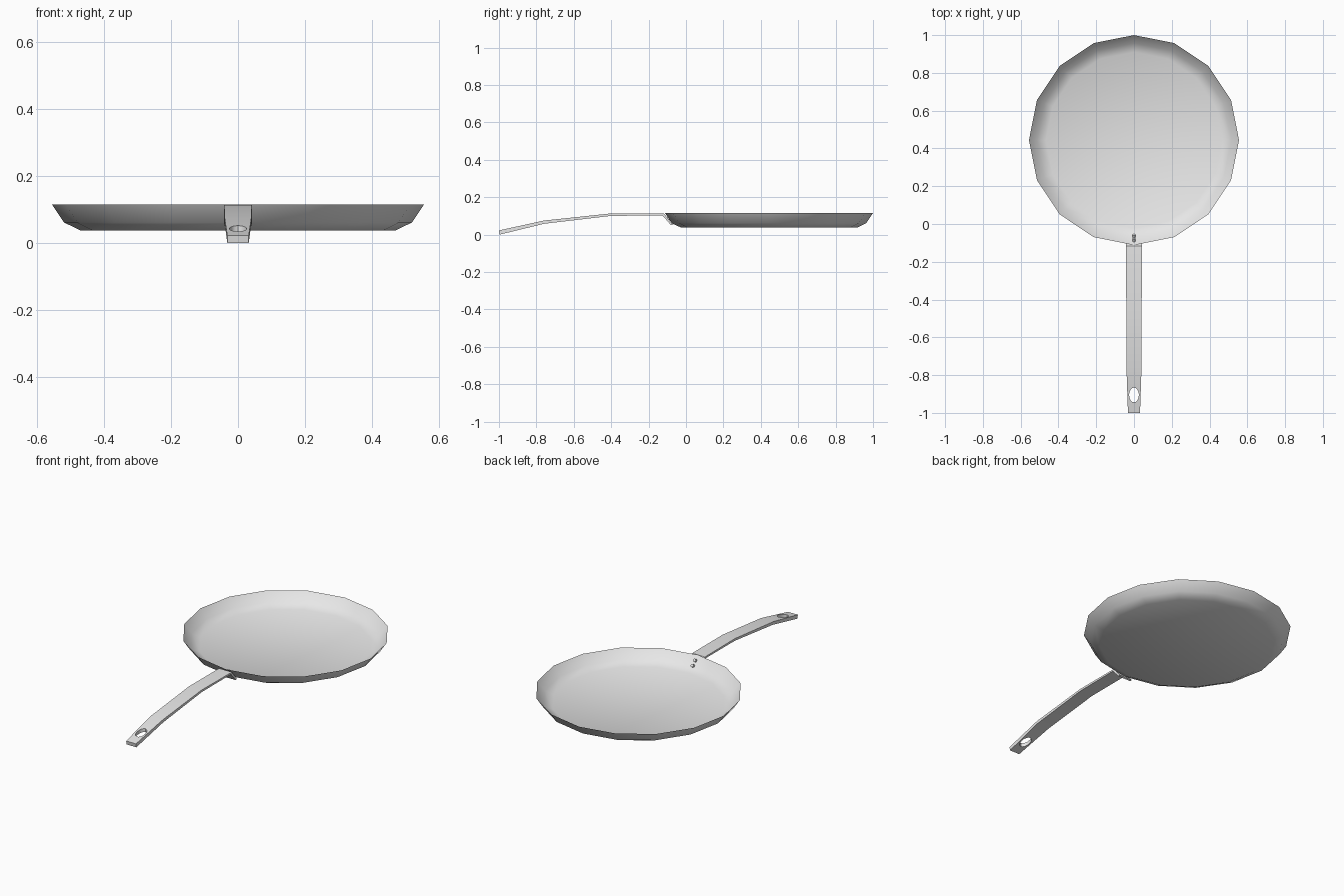
import bpy, bmesh, math
from mathutils import Vector, Matrix

if "Cube" in bpy.data.objects:
    bpy.data.objects.remove(bpy.data.objects["Cube"])

SIDES = 16
CENTRE_Y = 0.444

steel = bpy.data.materials.new("grey_steel")
steel.use_nodes = True
steel.diffuse_color = (0.8, 0.8, 0.8, 1)
steel.node_tree.nodes["Principled BSDF"].inputs["Base Color"].default_value = (0.8, 0.8, 0.8, 1)


def finish(name, bm):
    """Turn a bmesh into a named object in the steel material."""
    bmesh.ops.recalc_face_normals(bm, faces=bm.faces)
    mesh = bpy.data.meshes.new(name)
    bm.to_mesh(mesh)
    bm.free()
    mesh.materials.append(steel)
    obj = bpy.data.objects.new(name, mesh)
    bpy.context.collection.objects.link(obj)
    return obj


def activate(obj):
    bpy.ops.object.select_all(action='DESELECT')
    obj.select_set(True)
    bpy.context.view_layer.objects.active = obj


def smooth(obj, degrees):
    activate(obj)
    bpy.ops.object.shade_smooth_by_angle(angle=math.radians(degrees))


def bridge(bm, a, b):
    for i in range(len(a)):
        j = (i + 1) % len(a)
        bm.faces.new((a[i], a[j], b[j], b[i]))


# Pan: outer wall up to a thin rim, then the inner wall down to the floor
bm = bmesh.new()
profile = [(0.47, 0.037), (0.52, 0.061), (0.556, 0.115), (0.514, 0.065), (0.466, 0.043)]
rings = []
for r, z in profile:
    angles = [math.tau * i / SIDES for i in range(SIDES)]
    rings.append([bm.verts.new((r * math.cos(a), CENTRE_Y + r * math.sin(a), z)) for a in angles])
for a, b in zip(rings, rings[1:]):
    bridge(bm, a, b)
bm.faces.new(rings[0])
bm.faces.new(rings[-1])
smooth(finish("pan", bm), 60)

# Handle: curved flat bar with a tab bent down along the pan wall
# each station: upper y, upper z, lower y, lower z, half width
stations = [(-1.0, 0.022, -0.996, 0.0, 0.032),
            (-0.76, 0.075, -0.757, 0.058, 0.04),
            (-0.4, 0.113, -0.4, 0.1, 0.041),
            (-0.117, 0.112, -0.126, 0.102, 0.042),
            (-0.071, 0.054, -0.08, 0.05, 0.042)]
bm = bmesh.new()
loops = []
for uy, uz, ly, lz, w in stations:
    corners = [(-w, uy, uz), (w, uy, uz), (w, ly, lz), (-w, ly, lz)]
    loops.append([bm.verts.new(c) for c in corners])
for a, b in zip(loops, loops[1:]):
    bridge(bm, a, b)
bm.faces.new(loops[0])
bm.faces.new(loops[-1])
handle = finish("handle", bm)

# Oval hanging hole
bm = bmesh.new()
bmesh.ops.create_cone(bm, cap_ends=True, segments=16, radius1=1, radius2=1, depth=0.3,
                      matrix=Matrix.Translation((0, -0.905, 0.04)) @ Matrix.Diagonal((0.026, 0.039, 1, 1)))
cutter = finish("hole_cutter", bm)
cutter.hide_render = True
cut = handle.modifiers.new("hanging_hole", 'BOOLEAN')
cut.operation = 'DIFFERENCE'
cut.object = cutter
activate(handle)
bpy.ops.object.modifier_apply(modifier=cut.name)
bpy.data.objects.remove(cutter)
smooth(handle, 30)

# Rivets through the pan wall and the tab
wall_normal = Vector((0, 0.84, 0.55))
turn = wall_normal.to_track_quat('Z', 'Y').to_matrix().to_4x4()
for name, y, z in (("lower_rivet", -0.066, 0.067), ("upper_rivet", -0.088, 0.09)):
    bm = bmesh.new()
    bmesh.ops.create_cone(bm, cap_ends=True, segments=10, radius1=0.009, radius2=0.009,
                          depth=0.024, matrix=Matrix.Translation((0, y, z)) @ turn)
    smooth(finish(name, bm), 40)
